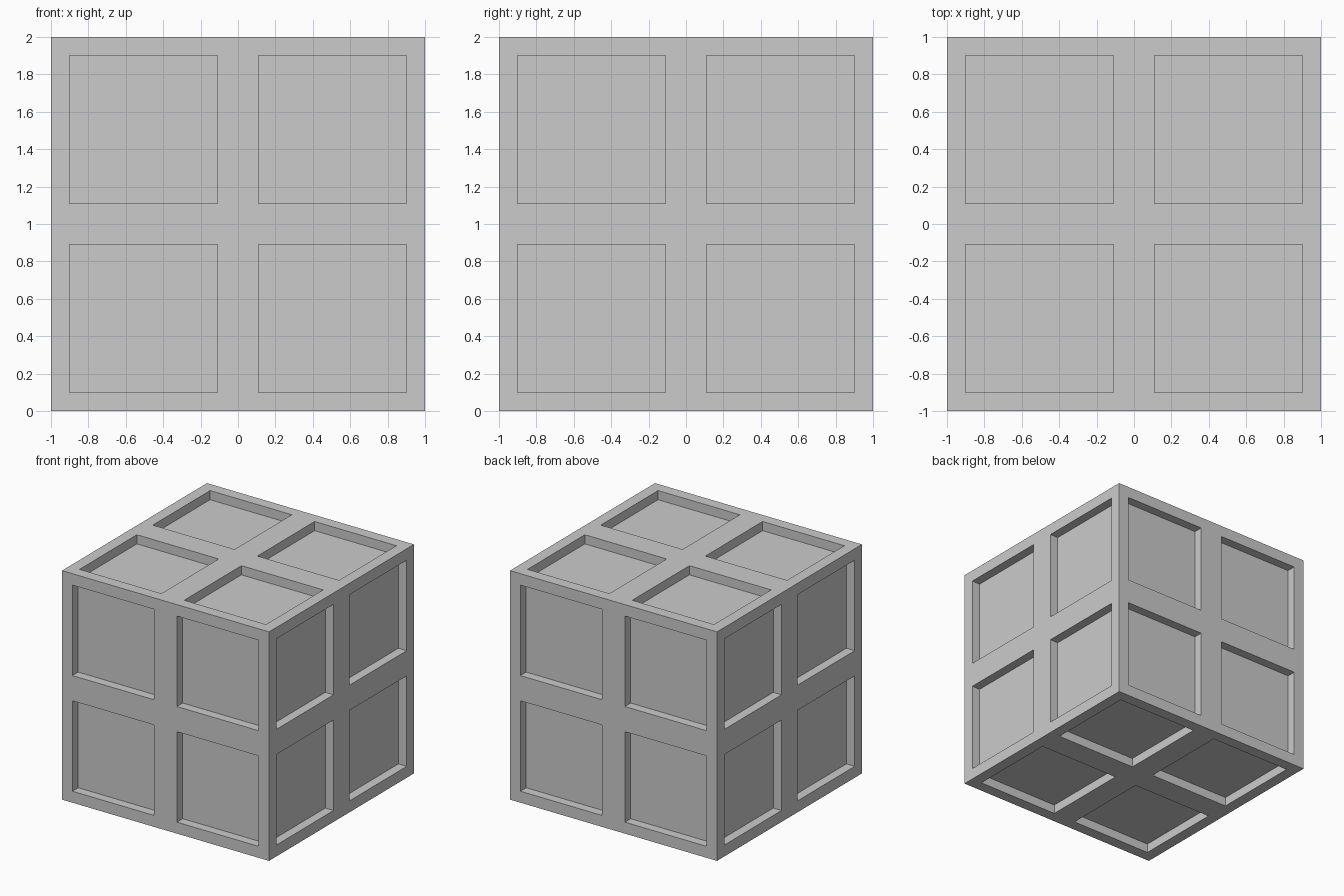
import bpy
import bmesh
from mathutils import Vector

if "Cube" in bpy.data.objects:
    bpy.data.objects.remove(bpy.data.objects["Cube"])

DEPTH = 0.08            # recess depth
CUTS = (-0.9, -0.11, 0.11, 0.9)   # panel borders along each axis

# Solid cube, sliced along the panel borders
bm = bmesh.new()
bmesh.ops.create_cube(bm, size=2)
for axis in range(3):
    normal = Vector((0, 0, 0))
    normal[axis] = 1
    for c in CUTS:
        bmesh.ops.bisect_plane(bm, geom=bm.verts[:] + bm.edges[:] + bm.faces[:],
                               plane_co=normal * c, plane_no=normal)
bm.normal_update()

# Sink the four large squares on every side
panels = [f for f in bm.faces if f.calc_area() > 0.5]
for panel in panels:
    inward = -panel.normal.copy() * DEPTH
    floor = bmesh.ops.extrude_discrete_faces(bm, faces=[panel])["faces"][0]
    bmesh.ops.translate(bm, verts=floor.verts[:], vec=inward)

# Stand the crate on the floor plane
bmesh.ops.translate(bm, verts=bm.verts[:], vec=(0, 0, 1))
bmesh.ops.recalc_face_normals(bm, faces=bm.faces[:])

mesh = bpy.data.meshes.new("panelled_crate")
bm.to_mesh(mesh)
bm.free()
crate = bpy.data.objects.new("panelled_crate", mesh)
bpy.context.collection.objects.link(crate)
